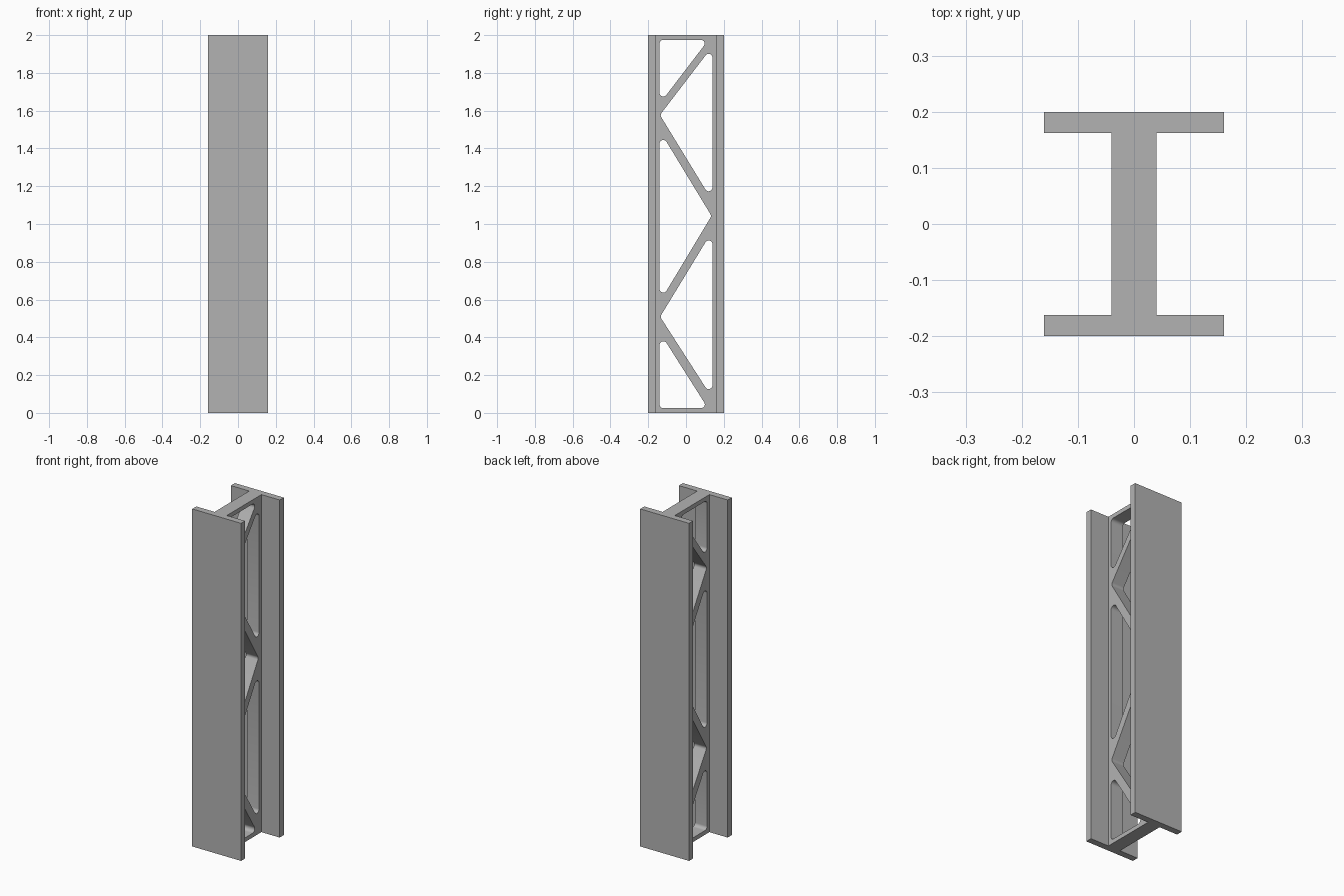
import bpy, bmesh, math
from mathutils import Matrix, Vector

if "Cube" in bpy.data.objects:
    bpy.data.objects.remove(bpy.data.objects["Cube"])

HEIGHT, HALF_DEPTH, HALF_WIDTH = 2.0, 0.2, 0.16
FLANGE, HALF_WEB = 0.038, 0.04
INNER = HALF_DEPTH - FLANGE
RIM, FILLET = 0.14, 0.02

steel = bpy.data.materials.new("steel grey")
steel.use_nodes = True
grey = (0.45, 0.45, 0.45, 1)
steel.diffuse_color = grey
steel.node_tree.nodes["Principled BSDF"].inputs["Base Color"].default_value = grey


def add_object(name, mesh):
    obj = bpy.data.objects.new(name, mesh)
    mesh.materials.clear()
    mesh.materials.append(steel)
    bpy.context.scene.collection.objects.link(obj)
    return obj


def rounded(corners, radius, steps=8):
    """Replace each corner of a polygon by a tangent arc."""
    points = []
    for i, corner in enumerate(corners):
        p = Vector(corner)
        a = (Vector(corners[i - 1]) - p).normalized()
        b = (Vector(corners[(i + 1) % len(corners)]) - p).normalized()
        half = a.angle(b) / 2
        centre = p + (a + b).normalized() * radius / math.sin(half)
        start = p + a * radius / math.tan(half) - centre
        end = p + b * radius / math.tan(half) - centre
        sweep = math.pi - 2 * half
        for s in range(steps + 1):
            t = s / steps
            points.append(centre + (start * math.sin((1 - t) * sweep)
                                    + end * math.sin(t * sweep)) / math.sin(sweep))
    return points


def add_loop(curve, points):
    spline = curve.splines.new("POLY")
    spline.points.add(len(points) - 1)
    for target, p in zip(spline.points, points):
        target.co = (p[0], p[1], 0, 1)
    spline.use_cyclic_u = True


# Front and back flange plates
for name, side in (("front_flange", -1), ("back_flange", 1)):
    mesh = bpy.data.meshes.new(name)
    bm = bmesh.new()
    bmesh.ops.create_cube(bm, size=1)
    bmesh.ops.scale(bm, vec=(2 * HALF_WIDTH, FLANGE, HEIGHT), verts=bm.verts)
    bmesh.ops.translate(bm, vec=(0, side * (HALF_DEPTH - FLANGE / 2), HEIGHT / 2),
                        verts=bm.verts)
    bm.to_mesh(mesh)
    bm.free()
    add_object(name, mesh)

# Web outline with triangular lattice openings, as (y, z) corners
openings = [
    [(-RIM, 1.975), (-RIM, 1.636), (0.119, 1.975)],
    [(RIM, 1.94), (-0.138, 1.577), (RIM, 1.122)],
    [(-RIM, 1.496), (-RIM, 0.585), (0.135, 1.043)],
    [(RIM, 0.964), (-0.137, 0.509), (RIM, 0.078)],
    [(-RIM, 0.428), (-RIM, 0.025), (0.116, 0.025)],
]
curve = bpy.data.curves.new("web_profile", "CURVE")
curve.dimensions = "2D"
curve.fill_mode = "BOTH"
curve.extrude = HALF_WEB
add_loop(curve, [(-INNER, 0), (INNER, 0), (INNER, HEIGHT), (-INNER, HEIGHT)])
for corners in openings:
    add_loop(curve, rounded(corners, FILLET))

# Extruded web, stood upright between the flanges
profile = bpy.data.objects.new("web_profile", curve)
mesh = bpy.data.meshes.new_from_object(profile)
bpy.data.objects.remove(profile)
bpy.data.curves.remove(curve)
mesh.transform(Matrix(((0, 0, 1, 0), (1, 0, 0, 0), (0, 1, 0, 0), (0, 0, 0, 1))))
bm = bmesh.new()
bm.from_mesh(mesh)
bmesh.ops.remove_doubles(bm, verts=bm.verts, dist=0.0001)
bmesh.ops.recalc_face_normals(bm, faces=bm.faces)
for face in bm.faces:
    face.material_index = 0
bm.to_mesh(mesh)
bm.free()
web = add_object("lattice_web", mesh)

bpy.ops.object.select_all(action="DESELECT")
web.select_set(True)
bpy.context.view_layer.objects.active = web
bpy.ops.object.shade_smooth_by_angle(angle=math.radians(30))
